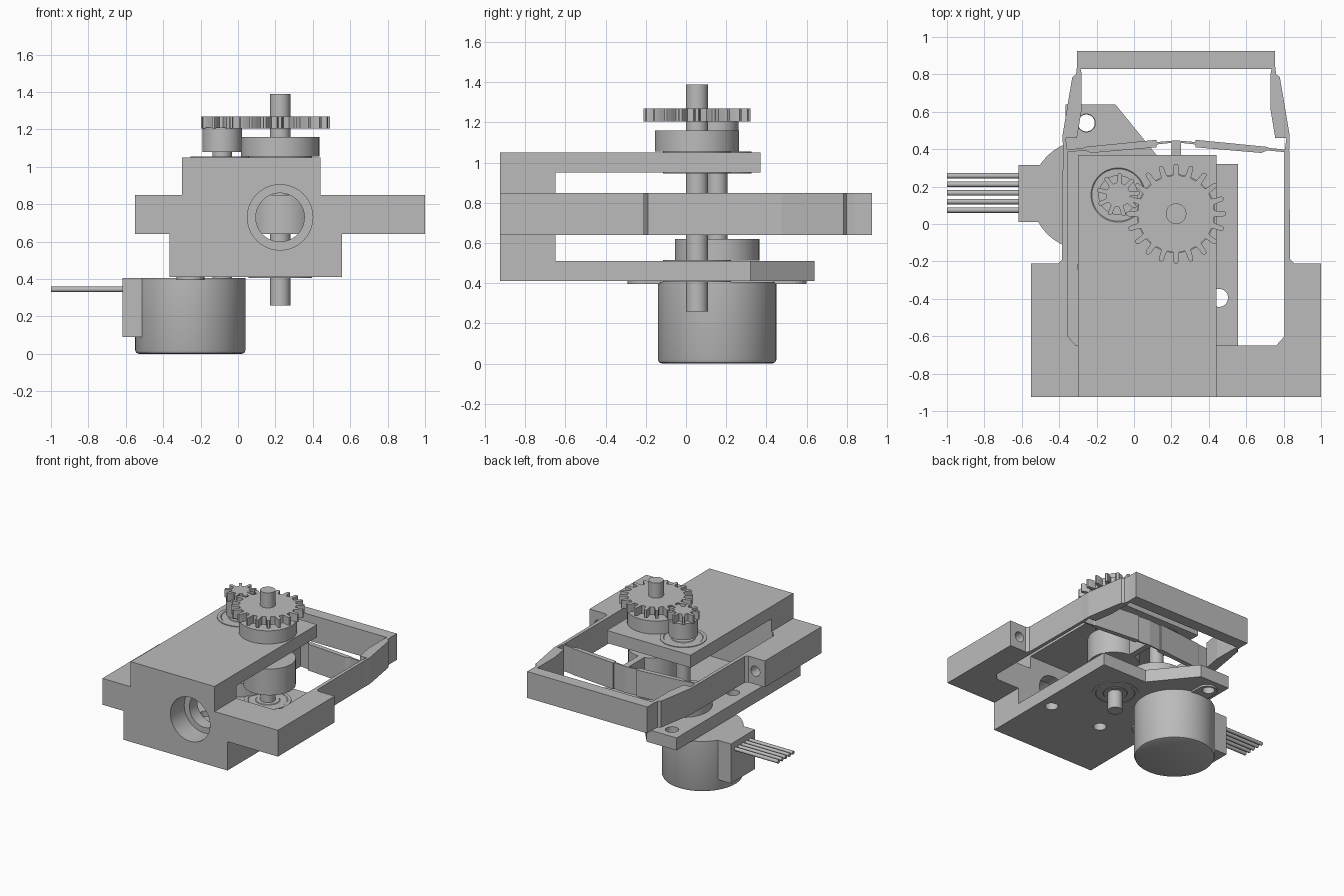
import bpy, bmesh
from math import pi, sin, cos
from mathutils import Matrix

if "Cube" in bpy.data.objects:
    bpy.data.objects.remove(bpy.data.objects["Cube"])

grey = bpy.data.materials.new("plain_grey")
grey.use_nodes = True
grey.diffuse_color = (0.5, 0.5, 0.5, 1)
grey.node_tree.nodes["Principled BSDF"].inputs["Base Color"].default_value = (0.5, 0.5, 0.5, 1)

MID = 0.225                 # symmetry line of the flexure frame
SHAFT = (MID, 0.055)        # driven shaft
DRIVE = (-0.085, 0.155)     # motor shaft
MOTOR = (-0.255, 0.155)     # motor can


def finish(name, bm):
    bmesh.ops.recalc_face_normals(bm, faces=bm.faces[:])
    mesh = bpy.data.meshes.new(name)
    bm.to_mesh(mesh)
    bm.free()
    mesh.materials.append(grey)
    ob = bpy.data.objects.new(name, mesh)
    bpy.context.collection.objects.link(ob)
    return ob


def activate(ob):
    bpy.ops.object.select_all(action='DESELECT')
    ob.select_set(True)
    bpy.context.view_layer.objects.active = ob


def smooth(ob):
    activate(ob)
    bpy.ops.object.shade_smooth_by_angle(angle=0.6)
    return ob


def prism(name, outlines, z0, z1):
    """Extrude one or more xy outlines from z0 to z1."""
    bm = bmesh.new()
    for pts in outlines:
        face = bm.faces.new([bm.verts.new((x, y, z0)) for x, y in pts])
        new = bmesh.ops.extrude_face_region(bm, geom=[face])["geom"]
        bmesh.ops.translate(bm, vec=(0, 0, z1 - z0),
                            verts=[v for v in new if isinstance(v, bmesh.types.BMVert)])
    return finish(name, bm)


def box(name, x0, x1, y0, y1, z0, z1):
    return prism(name, [[(x0, y0), (x1, y0), (x1, y1), (x0, y1)]], z0, z1)


def lathe(name, centre, profile, steps=48):
    """Spin a radius/height profile about a vertical axis."""
    bm = bmesh.new()
    verts = [bm.verts.new((r, 0, z)) for r, z in profile]
    edges = [bm.edges.new(p) for p in zip(verts, verts[1:])]
    bmesh.ops.spin(bm, geom=verts + edges, cent=(0, 0, 0), axis=(0, 0, 1),
                   angle=2 * pi, steps=steps)
    bmesh.ops.remove_doubles(bm, verts=bm.verts[:], dist=0.0001)
    bmesh.ops.translate(bm, vec=(*centre, 0), verts=bm.verts[:])
    return smooth(finish(name, bm))


def cylinder(name, centre, r, z0, z1, steps=48):
    return lathe(name, centre, [(0, z0), (r, z0), (r, z1), (0, z1)], steps)


def cut_hole(ob, r, start, axis, depth):
    """Bore a round hole into ob along axis 'Y' or 'Z'."""
    bm = bmesh.new()
    bmesh.ops.create_cone(bm, cap_ends=True, segments=40, radius1=r, radius2=r, depth=depth)
    turn = Matrix.Rotation(pi / 2, 4, 'X') if axis == 'Y' else Matrix()
    bmesh.ops.transform(bm, matrix=Matrix.Translation(start) @ turn, verts=bm.verts[:])
    cutter = finish("hole_cutter", bm)
    cutter.hide_render = True
    mod = ob.modifiers.new("hole", 'BOOLEAN')
    mod.operation, mod.solver, mod.object = 'DIFFERENCE', 'EXACT', cutter
    activate(ob)
    bpy.ops.object.modifier_apply(modifier=mod.name)
    bpy.data.objects.remove(cutter)


def both(half):
    """An outline in offsets from MID, and its mirror image."""
    return [[(MID + s * u, y) for u, y in half] for s in (1, -1)]


# Middle frame: solid U-shaped body with thin side arms
right, left = both([(0.775, -0.925), (0.775, -0.21), (0.63, -0.21), (0.61, -0.19),
                    (0.605, 0.4), (0.58, 0.4), (0.58, -0.6), (0.535, -0.65)])
frame = prism("frame_body", [right + left[::-1]], 0.64, 0.85)

# Flexure links, crossbars and rear bar
links = both([(0.58, 0.385), (0.605, 0.4), (0.607, 0.475), (0.555, 0.785), (0.535, 0.8),
              (0.53, 0.84), (0.512, 0.84), (0.505, 0.8), (0.505, 0.61), (0.53, 0.46),
              (0.59, 0.46)])
prism("side_links", links, 0.64, 0.85)
prism("crossbars", both([(0.505, 0.4), (0.455, 0.38), (0.105, 0.41), (0.105, 0.45), (0.49, 0.412)])
      + both([(0.605, 0.382), (0.605, 0.396), (0.48, 0.408), (0.48, 0.394)])
      + both([(0.105, 0.425), (0, 0.437), (0, 0.447), (0.105, 0.438)]), 0.64, 0.85)
box("cam_follower", MID - 0.025, MID + 0.025, 0.235, 0.445, 0.64, 0.85)
box("rear_bar", MID - 0.53, MID + 0.53, 0.83, 0.925, 0.64, 0.85)

# Upper plate and block, lower block
top_plate = box("top_plate", -0.3, 0.44, -0.925, 0.37, 0.95, 1.05)
top_block = box("top_block", -0.3, 0.44, -0.925, -0.65, 0.85, 0.95)
low_block = box("lower_block", -0.365, 0.555, -0.925, -0.65, 0.51, 0.64)

# Lower plate with motor ear
low_plate = prism("bottom_plate", [[(-0.365, -0.925), (0.555, -0.925), (0.555, 0.32),
                                    (0.16, 0.32), (-0.1, 0.64), (-0.365, 0.64)]], 0.41, 0.51)
for x, y in ((0.455, -0.395), (-0.005, -0.395), (-0.255, 0.54), (-0.255, -0.23)):
    cut_hole(low_plate, 0.048, (x, y, 0.46), 'Z', 0.3)

# Stepped front bore through the stacked blocks, and shoulder holes
for part in (frame, top_block, low_block):
    cut_hole(part, 0.13, (MID, -0.8, 0.73), 'Y', 0.5)
    cut_hole(part, 0.175, (MID, -0.9, 0.73), 'Y', 0.3)
for s in (1, -1):
    cut_hole(frame, 0.04, (MID + s * 0.69, -0.21, 0.745), 'Y', 0.4)
for part in (frame, top_block, low_block, low_plate):
    smooth(part)


# Bearings, with raised races
def bearing(name, centre, z0, z1):
    lathe(name, centre, [(0.05, z0), (0.085, z0), (0.09, z0 + 0.004), (0.14, z0 + 0.004),
                         (0.145, z0), (0.17, z0), (0.17, z1), (0.145, z1),
                         (0.14, z1 - 0.004), (0.09, z1 - 0.004), (0.085, z1), (0.05, z1)])


for label, centre in (("shaft", SHAFT), ("drive", DRIVE)):
    bearing("upper_%s_bearing" % label, centre, 0.945, 1.055)
bearing("lower_shaft_bearing", SHAFT, 0.405, 0.515)

# Shafts, cam and clamping hubs
cylinder("main_shaft", SHAFT, 0.055, 0.26, 1.39, 32)
cylinder("drive_shaft", DRIVE, 0.052, 0.4, 1.24, 32)
cylinder("cam", (SHAFT[0] + 0.015, SHAFT[1]), 0.19, 0.64, 0.85)
cylinder("gear_hub", SHAFT, 0.21, 1.055, 1.16)
cylinder("drive_hub", DRIVE, 0.21, 0.512, 0.62)
cylinder("pinion_hub", DRIVE, 0.106, 1.08, 1.21)


# Spur gears
def gear(name, centre, teeth, root, tip, phase):
    pts = []
    for i in range(teeth):
        for t, r in ((-0.27, root), (-0.2, root + 0.3 * (tip - root)), (-0.17, tip - 0.012),
                     (-0.09, tip), (0.09, tip), (0.17, tip - 0.012),
                     (0.2, root + 0.3 * (tip - root)), (0.27, root)):
            a = (i + t) * 2 * pi / teeth + phase
            pts.append((centre[0] + r * cos(a), centre[1] + r * sin(a)))
    smooth(prism(name, [pts], 1.205, 1.27))


gear("large_gear", SHAFT, 20, 0.205, 0.267, 0.0)
gear("pinion", DRIVE, 9, 0.065, 0.116, 0.1)

# Motor can, mounting flange, connector and wires
lathe("motor_can", MOTOR, [(0, 0), (0.275, 0), (0.289, 0.006), (0.295, 0.02),
                           (0.295, 0.405), (0, 0.405)], 64)
flange_pts = []
for side in (1, -1):
    for k in range(13):
        a = (pi if side < 0 else 0) + pi * k / 12
        flange_pts.append((MOTOR[0] + 0.075 * cos(a), MOTOR[1] + side * 0.37 + 0.075 * sin(a)))
flange = prism("motor_flange", [flange_pts], 0.395, 0.41)
for s in (1, -1):
    cut_hole(flange, 0.045, (MOTOR[0], MOTOR[1] + s * 0.385, 0.4), 'Z', 0.1)
box("motor_connector", -0.617, -0.4, 0.012, 0.315, 0.09, 0.405)
for i in range(5):
    bm = bmesh.new()
    bmesh.ops.create_cone(bm, cap_ends=True, segments=12, radius1=0.0145, radius2=0.0145, depth=0.4)
    place = Matrix.Translation((-0.8, 0.074 + 0.046 * i, 0.345)) @ Matrix.Rotation(pi / 2, 4, 'Y')
    bmesh.ops.transform(bm, matrix=place, verts=bm.verts[:])
    smooth(finish("wire_%d" % (i + 1), bm))
